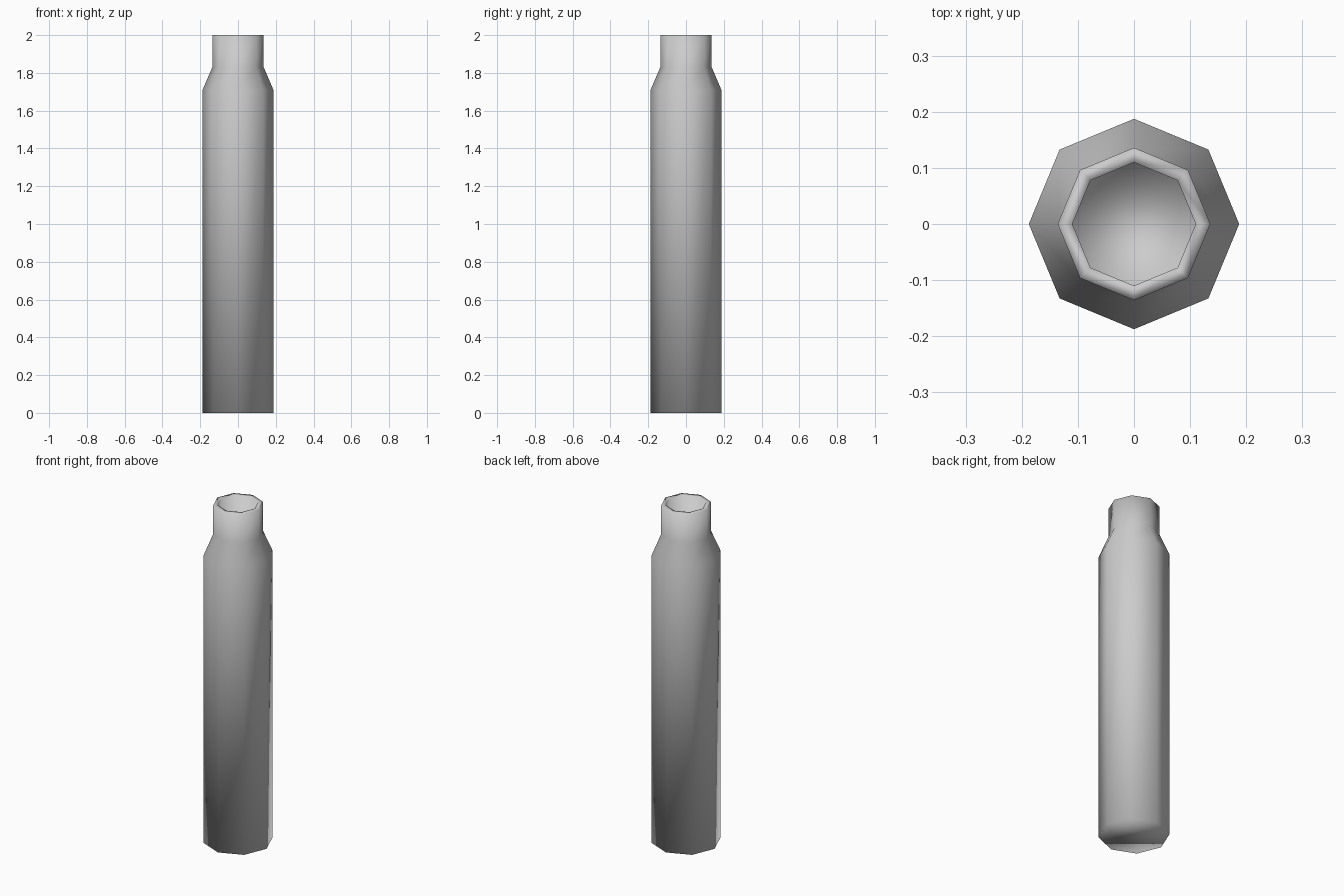
import bpy, bmesh
from math import cos, sin, pi

if "Cube" in bpy.data.objects:
    bpy.data.objects.remove(bpy.data.objects["Cube"])

SIDES = 8
# Profile (radius, height): base, shoulder, neck, lip, inside of neck, inner floor
PROFILE = [(0.1875, 0.0), (0.1875, 1.71), (0.136, 1.83),
           (0.136, 2.0), (0.11, 2.0), (0.11, 1.74)]


def lathe(name, profile, sides):
    bm = bmesh.new()
    rings = [[bm.verts.new((r * cos(2 * pi * i / sides), r * sin(2 * pi * i / sides), z))
              for i in range(sides)] for r, z in profile]
    for a, b in zip(rings, rings[1:]):
        for i in range(sides):
            j = (i + 1) % sides
            bm.faces.new((a[i], a[j], b[j], b[i]))
    # Close the base and the floor of the hollow neck
    bm.faces.new(rings[0][::-1])
    bm.faces.new(rings[-1])
    bmesh.ops.recalc_face_normals(bm, faces=bm.faces[:])
    for f in bm.faces:
        f.smooth = True
    mesh = bpy.data.meshes.new(name)
    bm.to_mesh(mesh)
    bm.free()
    obj = bpy.data.objects.new(name, mesh)
    bpy.context.collection.objects.link(obj)
    return obj


# Bottle-necked hollow casing
lathe("necked_casing", PROFILE, SIDES)
